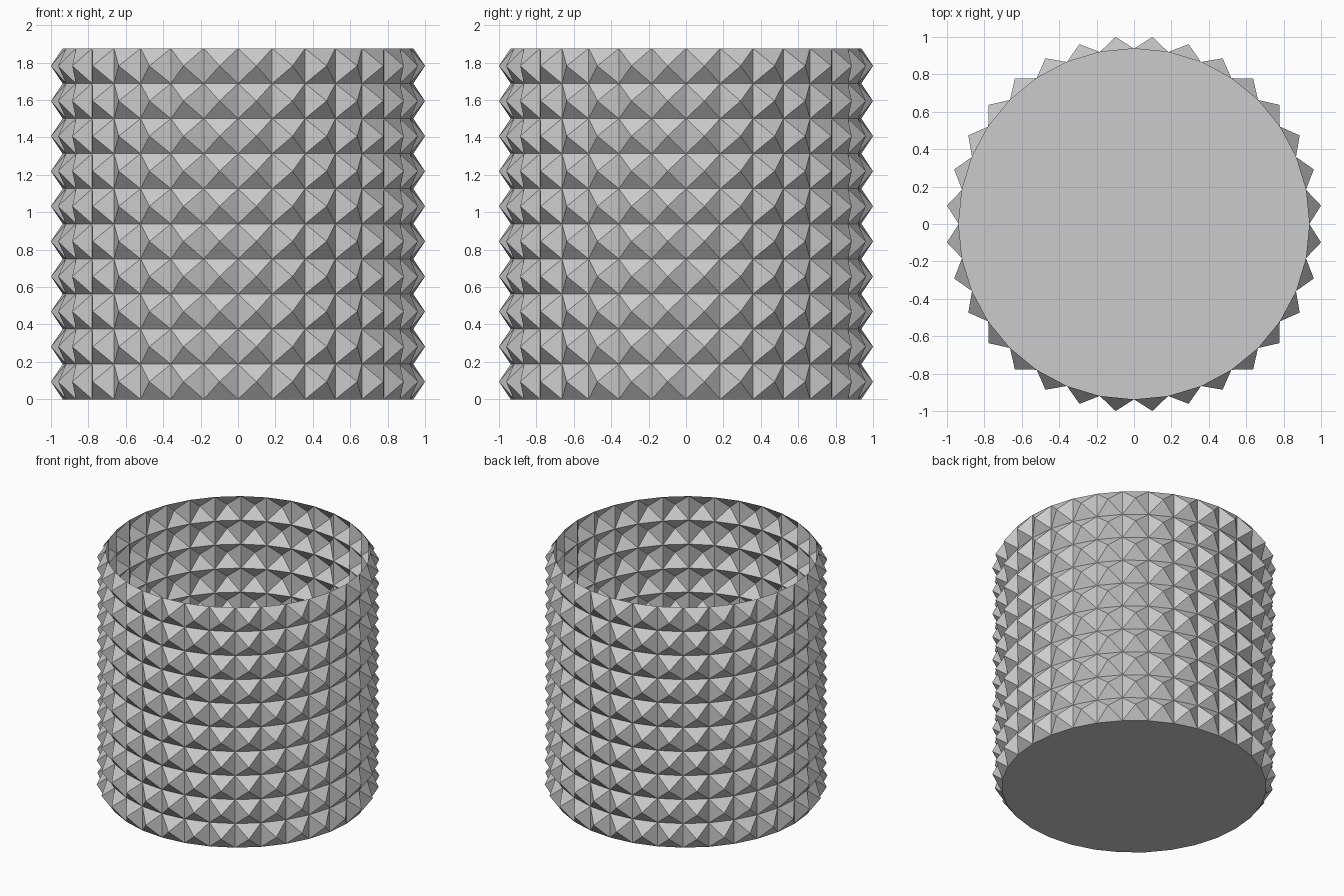
import bpy, bmesh
from math import sin, cos, pi

if "Cube" in bpy.data.objects:
    bpy.data.objects.remove(bpy.data.objects["Cube"])

SIDES, ROWS = 32, 10
R, TIP_R, HEIGHT = 0.9375, 1.0048, 1.876

grey = bpy.data.materials.new("light grey")
grey.diffuse_color = (0.6, 0.6, 0.6, 1)
grey.use_nodes = True
grey.node_tree.nodes["Principled BSDF"].inputs["Base Color"].default_value = grey.diffuse_color

bm = bmesh.new()


def ring(z, radius, offset=0.0):
    """Ring of vertices, optionally shifted by part of a segment."""
    angles = [2 * pi * (i + offset) / SIDES for i in range(SIDES)]
    return [bm.verts.new((radius * cos(a), radius * sin(a), z)) for a in angles]


# Single-walled cup, open at the top, each wall panel raised to a pyramid stud
step = HEIGHT / ROWS
lower = ring(0, R)
bm.faces.new(lower[::-1])  # floor disc
for row in range(ROWS):
    upper = ring((row + 1) * step, R)
    tips = ring((row + 0.5) * step, TIP_R, 0.5)
    for i in range(SIDES):
        j = (i + 1) % SIDES
        corners = [lower[i], lower[j], upper[j], upper[i]]
        for k in range(4):
            bm.faces.new((corners[k], corners[(k + 1) % 4], tips[i]))
    lower = upper

mesh = bpy.data.meshes.new("studded_cup")
bm.to_mesh(mesh)
bm.free()
mesh.materials.append(grey)
cup = bpy.data.objects.new("studded_cup", mesh)
bpy.context.collection.objects.link(cup)
